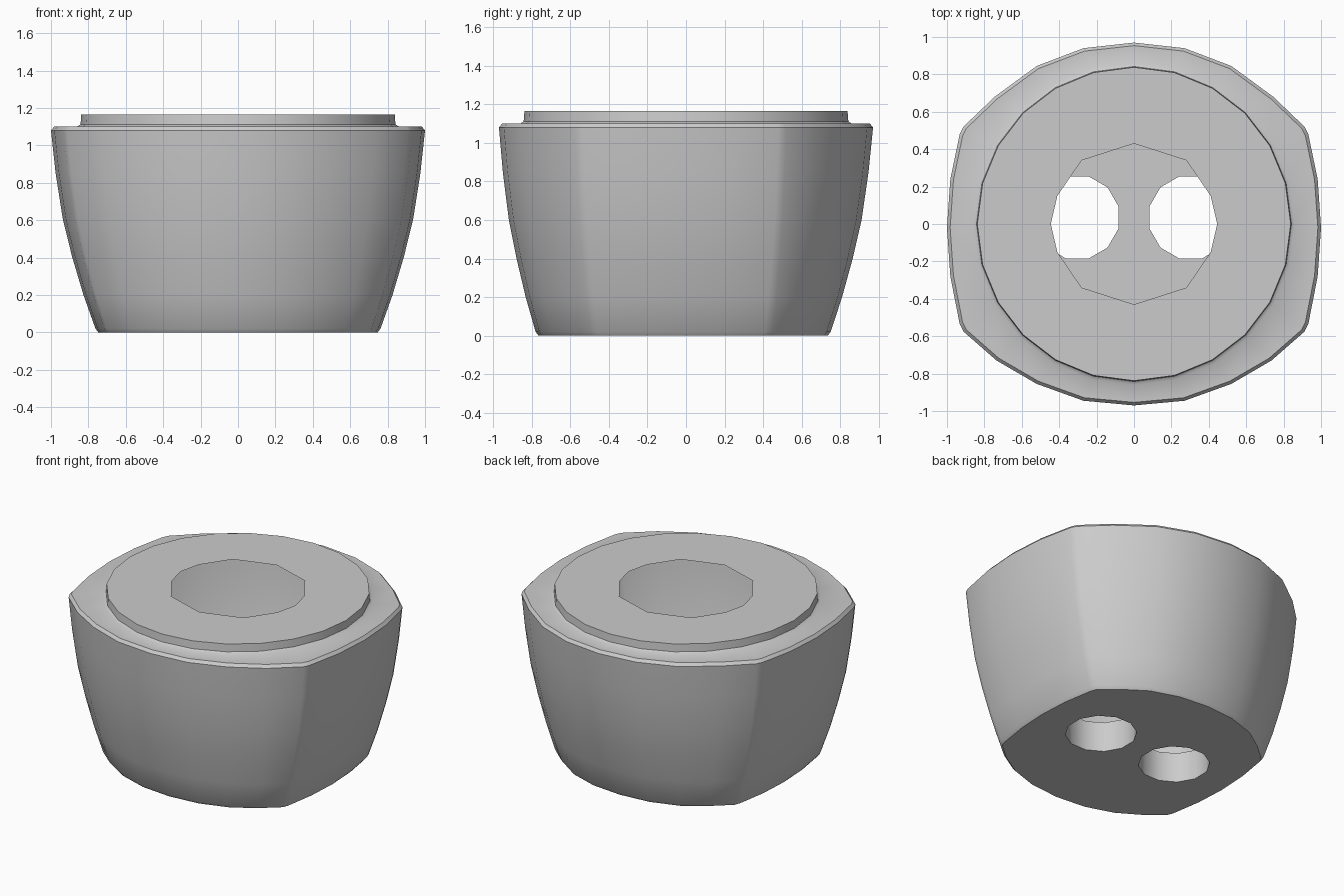
import bpy, bmesh, math
from mathutils import Vector

if "Cube" in bpy.data.objects:
    bpy.data.objects.remove(bpy.data.objects["Cube"])

# Right half of the outline, back to front, at the rim and at the base
TOP = [(0, .97), (.27, .94), (.52, .845), (.745, .68), (.912, .52), (.932, .48),
       (.982, .24), (1.0, -.02), (.982, -.28), (.932, -.535), (.912, -.575),
       (.735, -.73), (.52, -.855), (.27, -.945), (0, -.97)]
BASE = [(0, .75), (.22, .73), (.42, .665), (.575, .56), (.70, .45), (.715, .41),
        (.75, .20), (.762, -.02), (.75, -.24), (.715, -.46), (.70, -.495),
        (.575, -.60), (.42, -.695), (.22, -.76), (0, -.78)]
# Opening in the top
OPENING = [(0, .43), (.28, .34), (.41, .15), (.445, 0), (.41, -.15), (.28, -.34), (0, -.43)]
# Height and blend from base to rim
PROFILE = [(.02, 0), (.2, .27), (.4, .52), (.6, .73), (.85, .895), (1.08, 1)]

bm = bmesh.new()


def full(half):
    """Mirror a right half outline into a closed loop."""
    return half + [(-x, y) for x, y in half[-2:0:-1]]


def circle(n, r, cx=0, cy=0, start=0):
    return [(cx + r * math.cos(start + math.tau * i / n),
             cy + r * math.sin(start + math.tau * i / n)) for i in range(n)]


def ring(points, z):
    return [bm.verts.new((x, y, z)) for x, y in points]


def scaled(points, s):
    return [(x * s, y * s) for x, y in points]


def bridge(a, b):
    for i in range(len(a)):
        j = (i + 1) % len(a)
        bm.faces.new((a[i], a[j], b[j], b[i]))


def fill(normal, *loops):
    """Flat face between an outer loop and its holes."""
    edges = []
    for loop in loops:
        for i, v in enumerate(loop):
            w = loop[(i + 1) % len(loop)]
            edges.append(bm.edges.get((v, w)) or bm.edges.new((v, w)))
    bmesh.ops.triangle_fill(bm, edges=edges, use_beauty=True, normal=Vector(normal))


# Flared hollow wall with softened base and rim
top, base = full(TOP), full(BASE)
rings = [ring(scaled(base, .98), 0)]
for z, t in PROFILE:
    rings.append(ring([(a[0] + (b[0] - a[0]) * t, a[1] + (b[1] - a[1]) * t)
                       for a, b in zip(base, top)], z))
rings.append(ring(scaled(top, .983), 1.1))
for a, b in zip(rings, rings[1:]):
    bridge(a, b)

# Raised collar on the rim
up = math.pi / 2
collar = [ring(circle(24, r, start=up), z) for r, z in
          ((.86, 1.1), (.842, 1.112), (.838, 1.165))]
for a, b in zip(collar, collar[1:]):
    bridge(a, b)
fill((0, 0, 1), rings[-1], collar[0])
fill((0, 0, 1), collar[-1], ring(full(OPENING), 1.165))

# Two short open tubes rising from the base
mouths = []
for side in (-1, 1):
    pts = circle(12, .228, side * .303, .035, math.pi / 12)
    mouth = ring(pts, 0)
    bridge(mouth, ring(pts, .21))
    mouths.append(mouth)
fill((0, 0, -1), rings[0], *mouths)

bmesh.ops.recalc_face_normals(bm, faces=bm.faces[:])
mesh = bpy.data.meshes.new("hollow_cup")
bm.to_mesh(mesh)
bm.free()
cup = bpy.data.objects.new("hollow_cup", mesh)
bpy.context.collection.objects.link(cup)
bpy.context.view_layer.objects.active = cup
cup.select_set(True)
bpy.ops.object.shade_smooth_by_angle(angle=math.radians(40))
